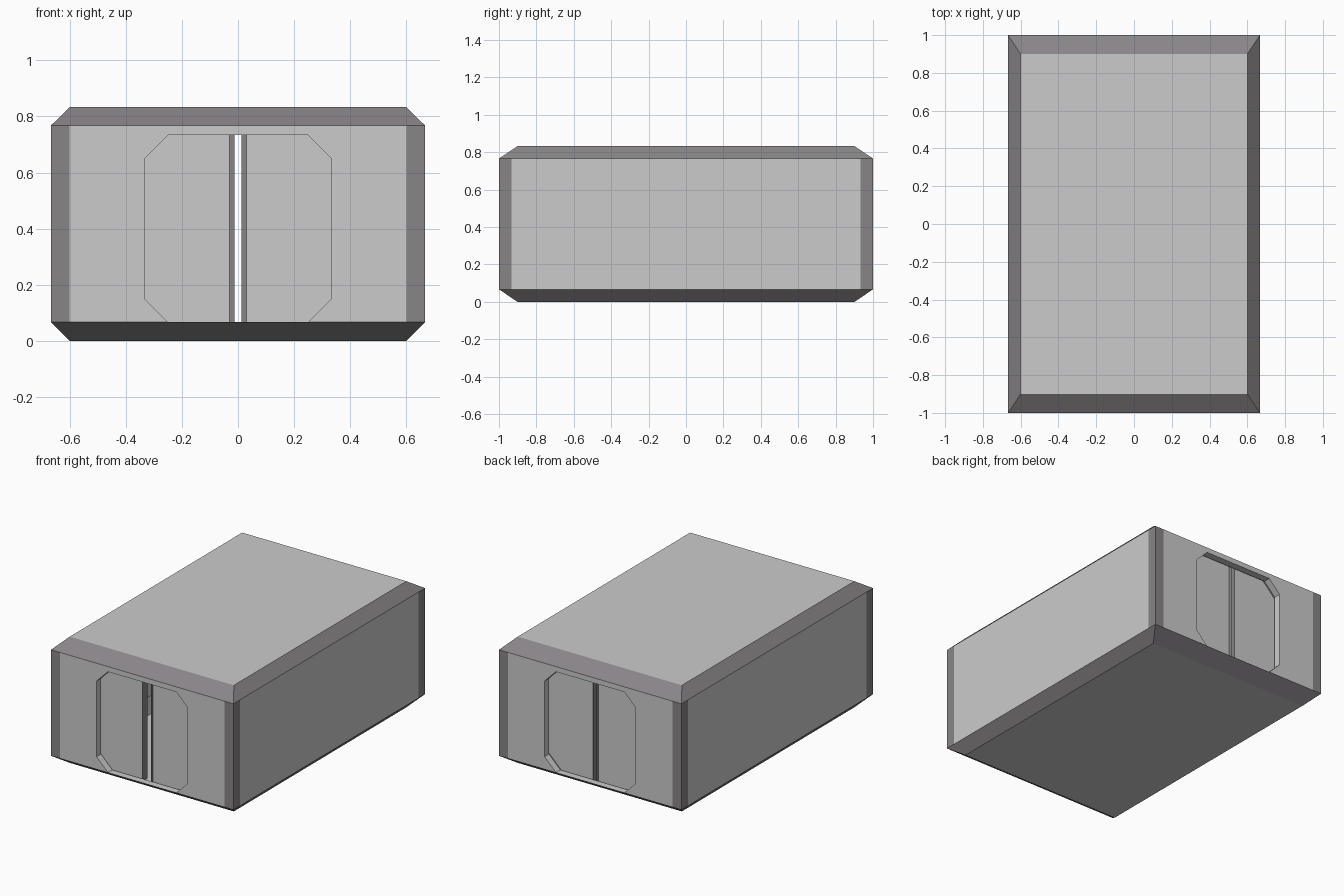
import bpy, bmesh

if "Cube" in bpy.data.objects:
    bpy.data.objects.remove(bpy.data.objects["Cube"])

W, L, Z0, Z1, H = 0.667, 1.0, 0.067, 0.767, 0.833   # hull half sizes and bevel heights
JAMB = 0.047                                        # depth of the door opening


def material(name, color):
    m = bpy.data.materials.new(name)
    m.diffuse_color = color
    m.use_nodes = True
    m.node_tree.nodes["Principled BSDF"].inputs["Base Color"].default_value = m.diffuse_color
    return m


panel = material("panel_grey", (0.8, 0.8, 0.8, 1))
trim = material("trim_grey", (0.25, 0.235, 0.245, 1))


def finish(bm, name):
    bmesh.ops.remove_doubles(bm, verts=bm.verts, dist=0.0005)
    bmesh.ops.recalc_face_normals(bm, faces=bm.faces)
    me = bpy.data.meshes.new(name)
    bm.to_mesh(me)
    bm.free()
    me.materials.append(panel)
    me.materials.append(trim)
    ob = bpy.data.objects.new(name, me)
    bpy.context.collection.objects.link(ob)
    return ob


def face(bm, pts, mat=0):
    f = bm.faces.new([bm.verts.new(p) for p in pts])
    f.material_index = mat
    return f


# Hull: bevelled shell with trim bands and a chamfered doorway at each end
bm = bmesh.new()
for z in (0, H):
    face(bm, [(-.6, -.9, z), (.6, -.9, z), (.6, .9, z), (-.6, .9, z)])

arch = [(-.25, Z0), (-.333, .15), (-.333, .65), (-.25, .733),
        (.25, .733), (.333, .65), (.333, .15), (.25, Z0)]

for s in (-1, 1):
    # sloped bevels, top and bottom
    for z_edge, z_cap in ((Z0, 0), (Z1, H)):
        face(bm, [(-W, s * L, z_edge), (W, s * L, z_edge),
                  (.6, s * .9, z_cap), (-.6, s * .9, z_cap)], 1)
        face(bm, [(s * W, -L, z_edge), (s * W, L, z_edge),
                  (s * .6, .9, z_cap), (s * .6, -.9, z_cap)], 1)
    # long side panel with corner bands
    for a, b, m in ((-L, -.933, 1), (-.933, .933, 0), (.933, L, 1)):
        face(bm, [(s * W, a, Z0), (s * W, b, Z0), (s * W, b, Z1), (s * W, a, Z1)], m)
    # end wall around the doorway, with corner bands
    outline = [(-.6, Z0)] + arch + [(.6, Z0), (.6, Z1), (-.6, Z1)]
    face(bm, [(x, s * L, z) for x, z in outline])
    for k in (-1, 1):
        face(bm, [(k * .6, s * L, Z0), (k * W, s * L, Z0),
                  (k * W, s * L, Z1), (k * .6, s * L, Z1)], 1)
    # jamb
    for (x0, z0), (x1, z1) in zip(arch, arch[1:] + arch[:1]):
        face(bm, [(x0, s * L, z0), (x1, s * L, z1),
                  (x1, s * (L - JAMB), z1), (x0, s * (L - JAMB), z0)])
finish(bm, "hull")


# Door leaves: thick trim frame with a recessed panel
def door_leaf(name, end, side, shift):
    bm = bmesh.new()
    a, b = 0.012 + shift, 0.351 + shift
    c = 0.258 + shift
    prof = [(a, .049), (c, .049), (b, .142), (b, .658), (c, .751), (a, .751)]
    y_out, y_in = end * (L - JAMB), end * .9
    front = face(bm, [(side * x, y_out, z) for x, z in prof], 1)
    face(bm, [(side * x, y_in, z) for x, z in prof], 1)
    for (x0, z0), (x1, z1) in zip(prof, prof[1:] + prof[:1]):
        face(bm, [(side * x0, y_out, z0), (side * x1, y_out, z1),
                  (side * x1, y_in, z1), (side * x0, y_in, z0)], 1)
    bmesh.ops.inset_individual(bm, faces=[front], thickness=0.037, use_even_offset=True)
    inner = bmesh.ops.extrude_discrete_faces(bm, faces=[front])["faces"][0]
    inner.material_index = 0
    bmesh.ops.translate(bm, verts=inner.verts, vec=(0, -end * .025, 0))
    finish(bm, name)


# Front leaves stand slightly further open than the back ones
for end, label, shift in ((-1, "front", .018), (1, "back", 0)):
    for side, hand in ((-1, "left"), (1, "right")):
        door_leaf(f"{label}_door_{hand}", end, side, shift)
